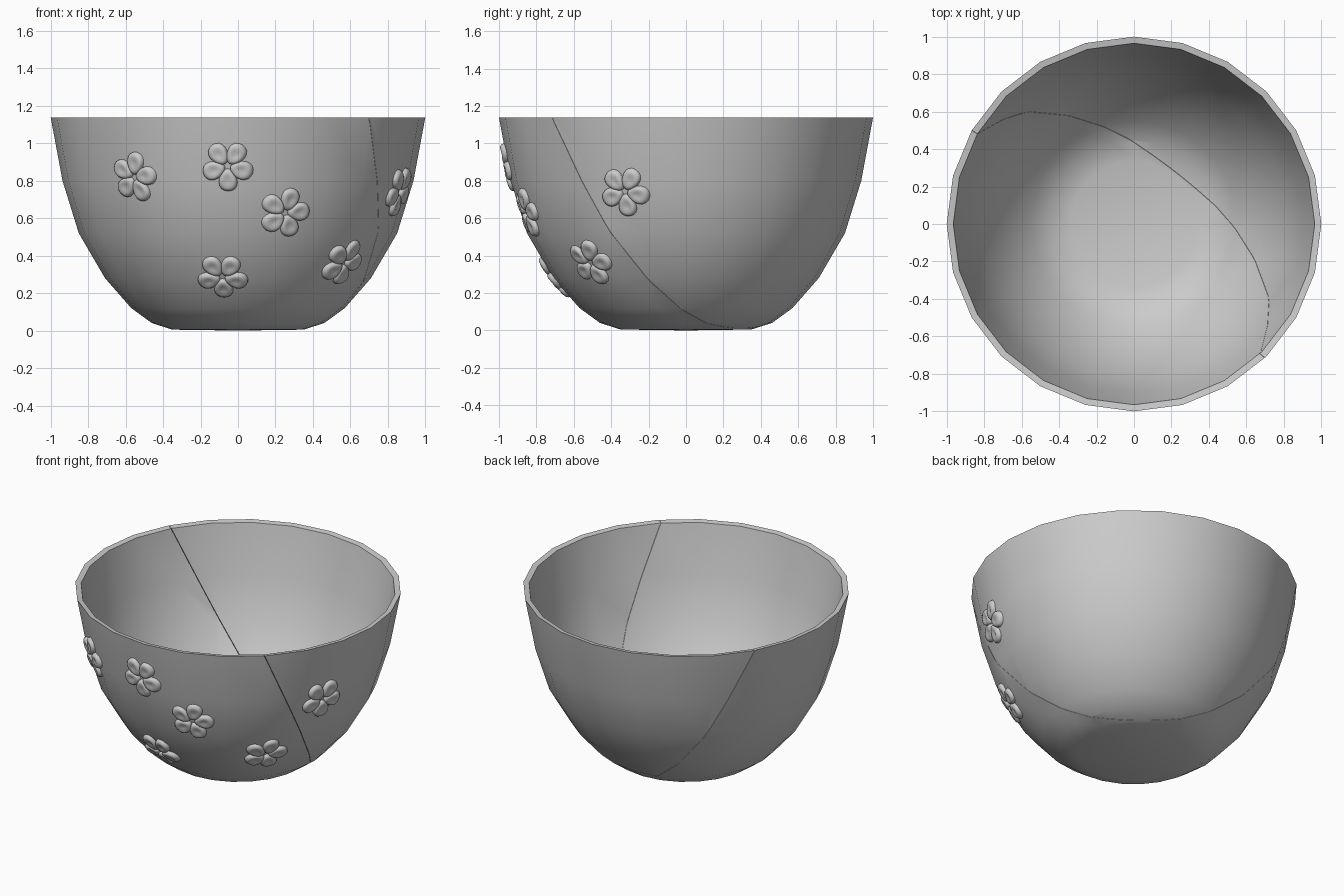
import bpy, bmesh
from math import sin, cos, tau, radians
from mathutils import Vector
from mathutils.bvhtree import BVHTree

if "Cube" in bpy.data.objects:
    bpy.data.objects.remove(bpy.data.objects["Cube"])

SIDES = 24
# (radius, z): outside from base centre to rim, then inside back down
PROFILE = [(0, 0), (0.35, 0.005), (0.46, 0.04), (0.57, 0.12), (0.71, 0.28),
           (0.85, 0.52), (0.937, 0.80), (1.0, 1.138),
           (0.965, 1.132), (0.902, 0.81), (0.817, 0.535), (0.682, 0.305),
           (0.55, 0.15), (0.45, 0.075), (0.34, 0.042), (0, 0.038)]
# Crack plane that splits the bowl in two
CRACK_N = Vector((0.613, 0.789, 0.45))
CRACK_P = CRACK_N * (0.376 / CRACK_N.length_squared)


def finish(bm, name, angle):
    bmesh.ops.recalc_face_normals(bm, faces=bm.faces[:])
    mesh = bpy.data.meshes.new(name)
    bm.to_mesh(mesh)
    bm.free()
    ob = bpy.data.objects.new(name, mesh)
    bpy.context.collection.objects.link(ob)
    bpy.ops.object.select_all(action='DESELECT')
    ob.select_set(True)
    bpy.context.view_layer.objects.active = ob
    bpy.ops.object.shade_smooth_by_angle(angle=radians(angle))
    return ob


def lathe():
    bm = bmesh.new()
    rings = []
    for r, z in PROFILE:
        if r == 0:
            rings.append([bm.verts.new((0, 0, z))] * SIDES)
        else:
            rings.append([bm.verts.new((r * cos(tau * i / SIDES), r * sin(tau * i / SIDES), z))
                          for i in range(SIDES)])
    for a, b in zip(rings, rings[1:]):
        for i in range(SIDES):
            j = (i + 1) % SIDES
            bm.faces.new(list(dict.fromkeys((a[i], a[j], b[j], b[i]))))
    bmesh.ops.recalc_face_normals(bm, faces=bm.faces[:])
    return bm


# Bowl body and broken piece, with a hairline gap between them
def bowl_part(name, side):
    bm = lathe()
    cut = bmesh.ops.bisect_plane(bm, geom=bm.verts[:] + bm.edges[:] + bm.faces[:], dist=1e-5,
                                 plane_co=CRACK_P + CRACK_N.normalized() * side * 0.001,
                                 plane_no=CRACK_N, clear_outer=side < 0, clear_inner=side > 0)
    edges = [e for e in cut['geom_cut'] if isinstance(e, bmesh.types.BMEdge)]
    bmesh.ops.triangle_fill(bm, edges=edges, use_beauty=True)
    finish(bm, name, 45)


bowl_part("bowl_body", -1)
bowl_part("bowl_broken_piece", 1)

# Whole bowl, used only to press the flowers onto the surface
whole = lathe()
tree = BVHTree.FromBMesh(whole)
whole.free()


def flower(name, origin, direction, turn):
    """Five puffed petals laid on the bowl wall."""
    hit, n, _, _ = tree.ray_cast(Vector(origin), Vector(direction))
    if n.dot(Vector(direction)) > 0:
        n = -n
    t = Vector((0, 0, 1)).cross(n).normalized()
    b = n.cross(t)
    bm = bmesh.new()
    rows = [(0.3, 0.021), (0.6, 0.025), (0.82, 0.022), (0.95, 0.013), (1.0, -0.006)]
    segs = 18

    def point(u, v, h):
        p = hit + t * u + b * v
        q = tree.ray_cast(p + n * 0.3, -n)[0] or p
        return bm.verts.new(q + n * h)

    for k in range(5):
        a = radians(turn + 72 * k)

        def petal(s, phi, h):
            x = 0.077 + 0.063 * s * cos(phi)
            y = 0.05 * s * sin(phi) * (1 + 0.22 * cos(phi))
            return point(x * cos(a) - y * sin(a), x * sin(a) + y * cos(a), h)

        centre = petal(0, 0, 0.018)
        prev = None
        for s, h in rows:
            ring = [petal(s, tau * i / segs, h) for i in range(segs)]
            for i in range(segs):
                j = (i + 1) % segs
                if prev:
                    bm.faces.new((prev[i], ring[i], ring[j], prev[j]))
                else:
                    bm.faces.new((centre, ring[i], ring[j]))
            prev = ring
        bm.faces.new(prev[::-1])
    finish(bm, name, 70)


# Flowers seen from the front: x, z, turn
for i, (x, z, turn) in enumerate([(-0.55, 0.82, 77), (-0.055, 0.88, 54), (0.25, 0.63, 77),
                                  (-0.083, 0.29, 54), (0.56, 0.365, 75)]):
    flower(f"flower_{i + 1}", (x, -3, z), (0, 1, 0), turn)
# Flower on the broken piece
flower("flower_6", (3, -0.325, 0.745), (-1, 0, 0), 58)
